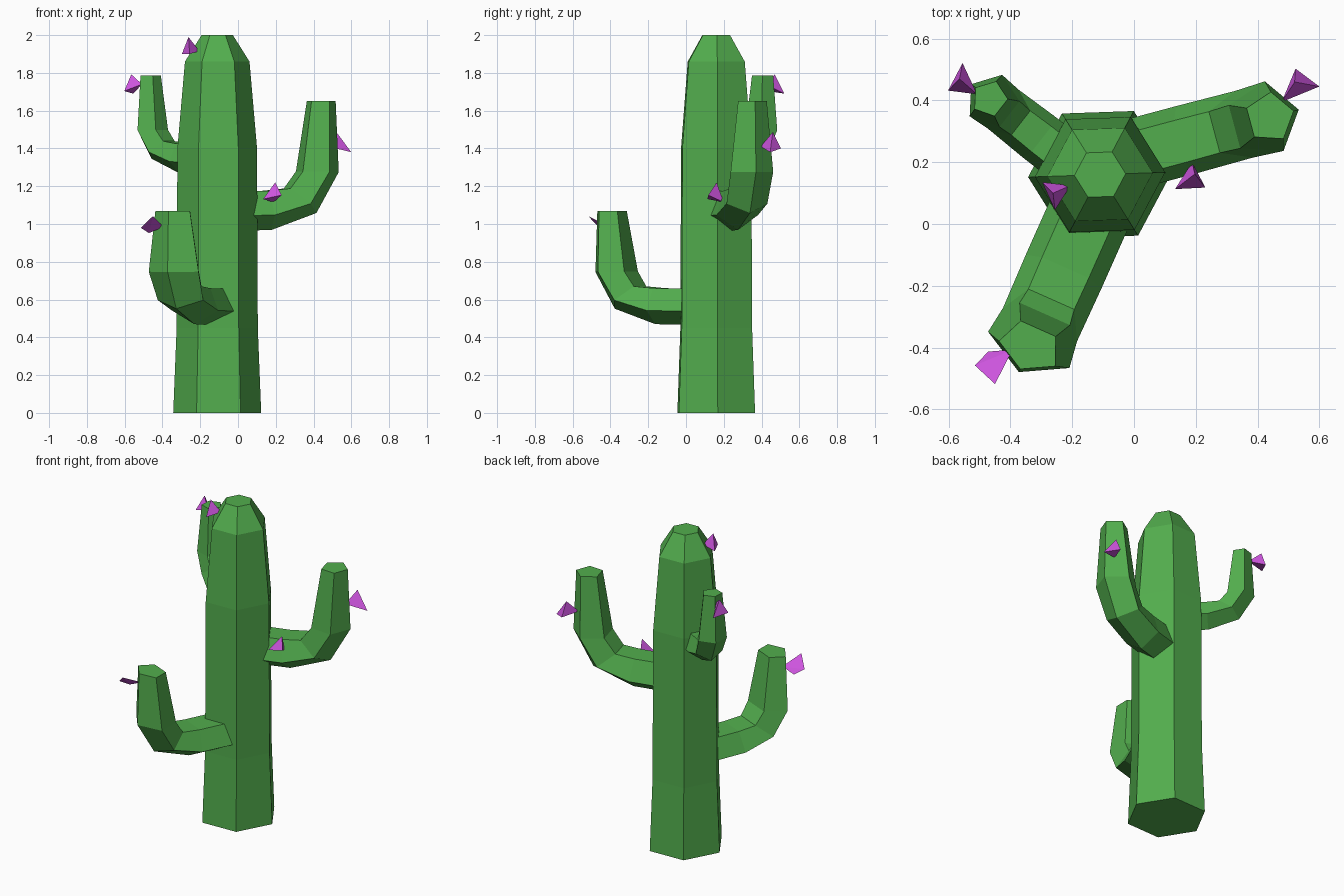
import bpy, bmesh
from math import sin, cos, radians, pi
from mathutils import Vector

if "Cube" in bpy.data.objects:
    bpy.data.objects.remove(bpy.data.objects["Cube"])


def material(name, rgb):
    m = bpy.data.materials.new(name)
    m.diffuse_color = (*rgb, 1)
    m.use_nodes = True
    m.node_tree.nodes["Principled BSDF"].inputs["Base Color"].default_value = m.diffuse_color
    return m


green = material("cactus_green", (0.085, 0.42, 0.075))
purple = material("flower_purple", (0.61, 0.09, 0.73))


def loft(name, rings, mat):
    """Skin a list of vertex rings and cap both ends (a one-point ring is a tip)."""
    bm = bmesh.new()
    loops = [[bm.verts.new(p) for p in ring] for ring in rings]
    for a, b in zip(loops, loops[1:]):
        n = len(b)
        for i in range(n):
            j = (i + 1) % n
            bm.faces.new((a[0], b[j], b[i]) if len(a) == 1 else (a[i], a[j], b[j], b[i]))
    for end in (loops[0], loops[-1]):
        if len(end) > 2:
            bm.faces.new(end)
    bmesh.ops.recalc_face_normals(bm, faces=bm.faces)
    mesh = bpy.data.meshes.new(name)
    bm.to_mesh(mesh)
    bm.free()
    mesh.materials.append(mat)
    ob = bpy.data.objects.new(name, mesh)
    bpy.context.collection.objects.link(ob)
    return ob


def ring(centre, u, v, r, n, start=0.0):
    return [centre + r * (cos(start + 2 * pi * i / n) * u + sin(start + 2 * pi * i / n) * v)
            for i in range(n)]


# Trunk: tapered six-sided column
X, Y, Z = Vector((1, 0, 0)), Vector((0, 1, 0)), Vector((0, 0, 1))
trunk = [(0, 0.233), (0.45, 0.215), (1.4, 0.211), (1.86, 0.171), (2.0, 0.083)]
loft("trunk", [ring(Vector((-0.11, 0.16, z)), X, Y, r, 6, radians(2)) for z, r in trunk], green)


# Arms: five-sided tubes bending upward; path rows are (reach, height, tilt, radius)
def arm(name, origin, heading, width, path):
    h = radians(heading)
    out = Vector((cos(h), sin(h), 0))
    side = Vector((-sin(h), cos(h), 0)) * width
    rings = []
    for s, z, tilt, r in path:
        t = radians(tilt)
        outer = out * sin(t) - Z * cos(t)
        rings.append(ring(Vector((*origin, z)) + out * s, outer, side, r, 5))
    loft(name, rings, green)


arm("front_arm", (-0.088, 0.16), -114, 1.33,
    [(0.08, 0.57, 0, 0.106), (0.34, 0.575, 7, 0.106), (0.507, 0.617, 51, 0.104),
     (0.586, 0.748, 89, 0.114), (0.61, 1.07, 90, 0.079)])
arm("right_arm", (-0.11, 0.198), 15, 1.03,
    [(0.08, 1.08, 0, 0.116), (0.28, 1.083, 8, 0.116), (0.455, 1.13, 51, 0.114),
     (0.547, 1.277, 89, 0.119), (0.569, 1.652, 90, 0.08)])
arm("back_arm", (-0.11, 0.127), 142, 1.03,
    [(0.08, 1.35, 0, 0.086), (0.25, 1.357, 8, 0.086), (0.377, 1.397, 51, 0.082),
     (0.442, 1.497, 89, 0.087), (0.453, 1.785, 90, 0.058)])

# Flowers: three-sided cones, tip on the plant first, then the flared rim
flowers = {
    "right_arm_flower": [(0.478, 0.395, 1.41), (0.523, 0.503, 1.40), (0.60, 0.445, 1.38), (0.52, 0.46, 1.487)],
    "front_arm_flower": [(-0.393, -0.407, 0.985), (-0.515, -0.458, 0.98), (-0.45, -0.518, 1.042), (-0.472, -0.413, 0.952)],
    "back_arm_flower": [(-0.508, 0.42, 1.74), (-0.602, 0.432, 1.704), (-0.565, 0.47, 1.792), (-0.555, 0.521, 1.69)],
    "side_flower": [(0.188, 0.20, 1.115), (0.133, 0.113, 1.132), (0.231, 0.118, 1.153), (0.197, 0.162, 1.22)],
    "trunk_flower": [(-0.205, 0.125, 1.915), (-0.297, 0.135, 1.90), (-0.262, 0.10, 1.99), (-0.256, 0.045, 1.90)],
}
for name, (tip, *rim) in flowers.items():
    loft(name, [[tip], rim], purple)
